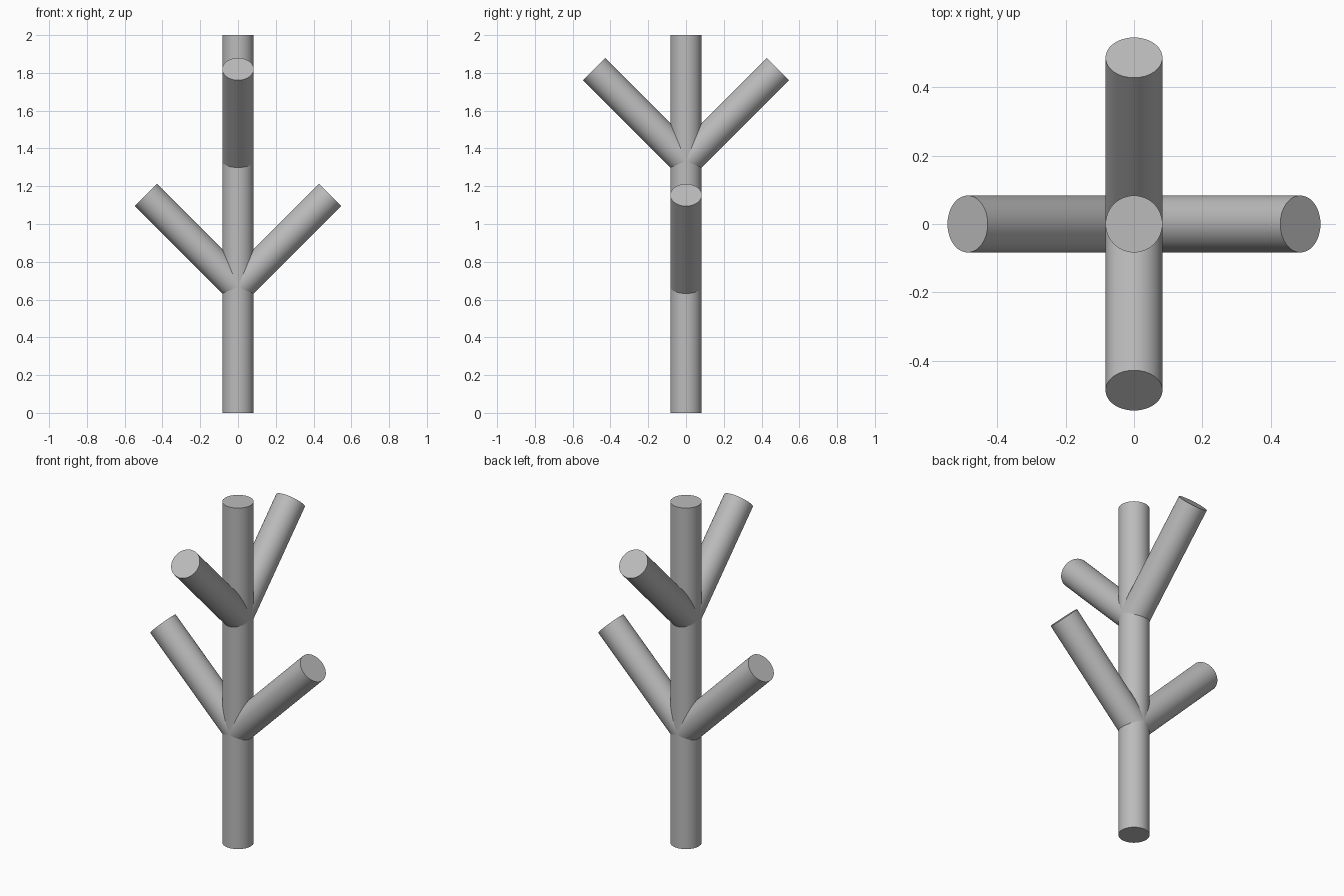
import bpy
import math
from mathutils import Vector

cube = bpy.data.objects.get("Cube")
if cube:
    bpy.data.objects.remove(cube, do_unlink=True)

RADIUS = 1 / 12
HEIGHT = 2.0
REACH = 0.487  # horizontal and vertical run of each branch

grey = bpy.data.materials.new("plain grey")
grey.use_nodes = True
colour = (0.5, 0.5, 0.5, 1)
grey.diffuse_color = colour
grey.node_tree.nodes["Principled BSDF"].inputs["Base Color"].default_value = colour


def rod(name, start, end):
    """Closed smooth cylinder running between two points."""
    start, end = Vector(start), Vector(end)
    axis = end - start
    bpy.ops.mesh.primitive_cylinder_add(
        vertices=48, radius=RADIUS, depth=axis.length,
        location=(start + end) / 2,
        rotation=axis.to_track_quat("Z", "Y").to_euler())
    obj = bpy.context.object
    obj.name = name
    obj.data.materials.append(grey)
    bpy.ops.object.shade_smooth_by_angle(angle=math.radians(30))
    return obj


# Upright trunk
rod("trunk", (0, 0, 0), (0, 0, HEIGHT))

# Lower pair spreads sideways, upper pair spreads front and back
branches = [
    ("lower_left_branch", 1, 0, HEIGHT / 3),
    ("lower_right_branch", -1, 0, HEIGHT / 3),
    ("upper_front_branch", 0, -1, HEIGHT * 2 / 3),
    ("upper_back_branch", 0, 1, HEIGHT * 2 / 3),
]
for name, dx, dy, z in branches:
    rod(name, (0, 0, z), (dx * REACH, dy * REACH, z + REACH))
